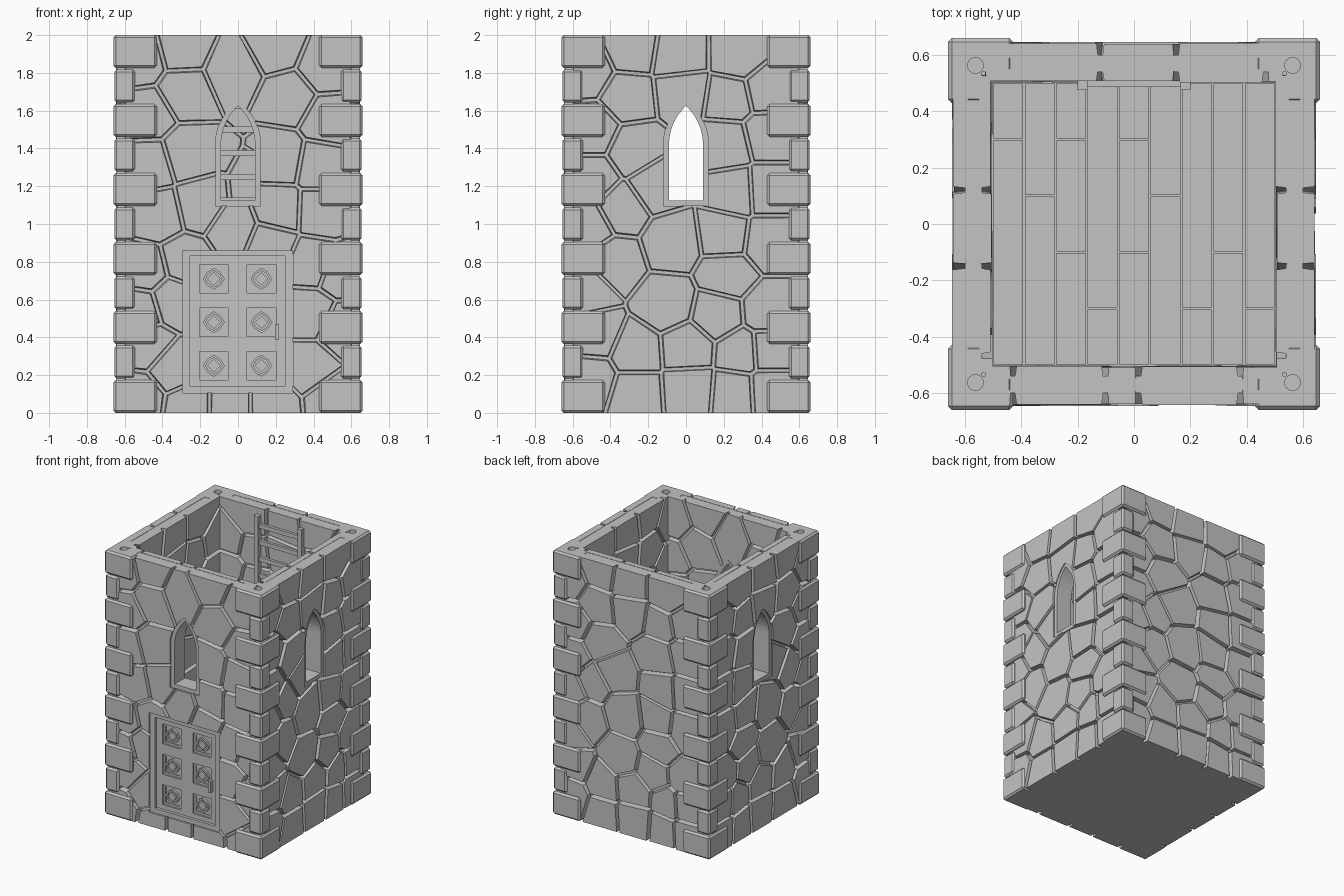
import bpy, bmesh, math, random
from mathutils import Vector, Matrix

random.seed(4)
cube = bpy.data.objects.get("Cube")
if cube:
    bpy.data.objects.remove(cube, do_unlink=True)

stone_grey = bpy.data.materials.new("stone_grey")
stone_grey.use_nodes = True
stone_grey.diffuse_color = (0.55, 0.55, 0.55, 1)
stone_grey.node_tree.nodes["Principled BSDF"].inputs["Base Color"].default_value = (0.55, 0.55, 0.55, 1)

FRONT, RIGHT, BACK, LEFT = (math.radians(a) for a in (0, 90, 180, 270))
TOP, FLOOR = 2.0, 0.1
CORE, CAVITY = 0.60, 0.54

# Stone centres across a wall, in hundredths (sideways, up)
FRONT_STONES = [(-29, 193), (-3, 181), (20, 194), (27, 167), (46, 183), (-28, 170), (48, 155),
                (-27, 137), (-48, 158), (-52, 187), (22, 135), (44, 131), (-20, 110), (-42, 105),
                (21, 107), (44, 106), (-2, 98), (-49, 75), (-28, 80), (17, 90), (40, 80), (38, 52),
                (-35, 60), (-52, 55), (-34, 23), (-49, 36), (38, 25), (55, 44), (-26, 4), (-4, 4),
                (17, 4), (51, 7), (-52, 8), (54, 75), (-47, 131)]
SIDE_STONES = [(-29, 192), (-4, 188), (28, 188), (-31, 168), (-2, 171), (24, 167), (22, 142),
               (42, 171), (43, 147), (-27, 139), (-50, 150), (-50, 123), (-52, 181), (-35, 108),
               (-16, 121), (26, 117), (43, 118), (21, 94), (-7, 90), (-38, 80), (22, 73), (-10, 58),
               (-53, 65), (17, 52), (-48, 41), (43, 54), (-27, 32), (1, 34), (29, 32), (44, 33),
               (-27, 11), (2, 13), (-50, 18), (26, 11), (44, 12), (43, 91), (-51, 99)]


def finish(name, bm):
    bmesh.ops.recalc_face_normals(bm, faces=bm.faces)
    mesh = bpy.data.meshes.new(name)
    bm.to_mesh(mesh)
    bm.free()
    obj = bpy.data.objects.new(name, mesh)
    bpy.context.collection.objects.link(obj)
    mesh.materials.append(stone_grey)
    return obj


def loop(bm, points, depth, angle):
    """Lay wall points (sideways, up) at a distance from the tower axis."""
    spin = Matrix.Rotation(angle, 3, 'Z')
    return [bm.verts.new(spin @ Vector((u, -depth, z))) for u, z in points]


def skin(bm, a, b):
    for i in range(len(a)):
        j = (i + 1) % len(a)
        bm.faces.new((a[i], a[j], b[j], b[i]))


def prism(bm, points, d0, d1, angle, end_points=None):
    a, b = loop(bm, points, d0, angle), loop(bm, end_points or points, d1, angle)
    bm.faces.new(a)
    bm.faces.new(b)
    skin(bm, a, b)


def ring(bm, outer, inner, d0, d1, angle):
    loops = [loop(bm, p, d, angle) for p, d in ((outer, d0), (outer, d1), (inner, d1), (inner, d0))]
    for i in range(4):
        skin(bm, loops[i], loops[(i + 1) % 4])


def box(bm, x0, x1, y0, y1, z0, z1):
    prism(bm, rect(x0, x1, z0, z1), -y0, -y1, FRONT)


def rect(u0, u1, z0, z1):
    return [(u0, z0), (u1, z0), (u1, z1), (u0, z1)]


def arch(w, bottom, spring, apex, steps=8):
    """Pointed arch outline."""
    h = apex - spring
    r = (w * w + h * h) / (2 * w)
    sweep = math.asin(h / r)
    side = [(w - r + r * math.cos(sweep * i / steps), spring + r * math.sin(sweep * i / steps))
            for i in range(steps)]
    return [(-w, bottom), (w, bottom)] + side + [(0, apex)] + [(-u, z) for u, z in reversed(side)]


def cut(obj, *cutters):
    bpy.context.view_layer.objects.active = obj
    for c in cutters:
        mod = obj.modifiers.new("cut", 'BOOLEAN')
        mod.operation, mod.solver, mod.object = 'DIFFERENCE', 'EXACT', c
        bpy.ops.object.modifier_apply(modifier=mod.name)


def clip(points, normal, limit):
    """Keep the part of a polygon on the inner side of a line."""
    out = []
    for i, p in enumerate(points):
        q = points[(i + 1) % len(points)]
        dp, dq = p.dot(normal) - limit, q.dot(normal) - limit
        if dp <= 0:
            out.append(p)
        if dp * dq < 0:
            out.append(p.lerp(q, dp / (dp - dq)))
    return out


def stone_wall(name, seeds, angle, half, z0, d0, d1):
    """Fitted rubble stones: each takes the area nearest its centre, less a joint."""
    bm = bmesh.new()
    seeds = [Vector(s) / 100 for s in seeds]
    for s in seeds:
        cell = [Vector(p) for p in rect(-half, half, z0, TOP)]
        for t in seeds:
            if t is not s and cell:
                n = (t - s).normalized()
                cell = clip(cell, n, n.dot((s + t) / 2) - 0.007)
        if len(cell) < 3:
            continue
        centre = sum(cell, Vector((0, 0))) / len(cell)
        face = []
        for p in cell:
            q = p + (centre - p).normalized() * 0.008
            face.append((q.x, p.y if min(p.y - z0, TOP - p.y) < 0.001 else q.y))
        prism(bm, cell, d0, d1 + random.uniform(-0.004, 0.004), angle, face)
    return finish(name, bm)


# Openings
window_outer, window_inner = arch(0.12, 1.095, 1.42, 1.65), arch(0.09, 1.125, 1.42, 1.625)
door_outer, door_inner = rect(-0.295, 0.29, 0.105, 0.86), rect(-0.255, 0.25, 0.14, 0.83)
window_walls = {"front": FRONT, "right": RIGHT, "left": LEFT}

bm = bmesh.new()
prism(bm, door_outer, 0.4, 0.8, FRONT)
for angle in window_walls.values():
    prism(bm, window_outer, 0.4, 0.8, angle)
openings = finish("opening_cutter", bm)

bm = bmesh.new()
box(bm, -CAVITY, CAVITY, -CAVITY, CAVITY, FLOOR - 0.01, TOP + 0.5)
cavity = finish("cavity_cutter", bm)

bm = bmesh.new()
for sx in (-1, 1):
    for sy in (-1, 1):
        bmesh.ops.create_cone(bm, cap_ends=True, segments=24, radius1=0.028, radius2=0.028, depth=0.1,
                              matrix=Matrix.Translation((sx * 0.563, sy * 0.563, TOP)))
holes = finish("peg_hole_cutter", bm)

# Wall core with base
bm = bmesh.new()
box(bm, -CORE, CORE, -CORE, CORE, 0, TOP - 0.002)
cut(finish("wall_core", bm), cavity, openings, holes)

# Rubble stones outside and inside
flipped = [(-u, z) for u, z in SIDE_STONES]
for side, seeds, angle in (("front", FRONT_STONES, FRONT), ("right", SIDE_STONES, RIGHT),
                           ("back", SIDE_STONES, BACK), ("left", flipped, LEFT)):
    outside = stone_wall(side + "_outer_stones", seeds, angle, 0.6, 0, CORE - 0.01, 0.643)
    inside = stone_wall(side + "_inner_stones", seeds, angle, 0.53, FLOOR - 0.01, CAVITY + 0.01, 0.506)
    if side != "back":
        cut(outside, openings)
        cut(inside, openings)

# Corner blocks, alternating long and short
bm = bmesh.new()
count = 11
pitch = (TOP + 0.008) / count
for i in range(count):
    far, near = (0.66, 0.43) if i % 2 == 0 else (0.655, 0.545)
    for sx in (-1, 1):
        for sy in (-1, 1):
            box(bm, sx * near, sx * far, sy * near, sy * far, i * pitch, (i + 1) * pitch - 0.008)
bmesh.ops.recalc_face_normals(bm, faces=bm.faces)
bmesh.ops.bevel(bm, geom=bm.edges[:], offset=0.013, segments=1, affect='EDGES')
cut(finish("corner_blocks", bm), cavity, holes)

# Window frames
for side, angle in window_walls.items():
    bm = bmesh.new()
    ring(bm, window_outer, window_inner, 0.505, 0.632, angle)
    finish(side + "_window_frame", bm)

# Door frame, panelled door and handle
bm = bmesh.new()
ring(bm, door_outer, door_inner, 0.505, 0.632, FRONT)
finish("door_frame", bm)

panels = [(u, z) for u in (-0.128, 0.124) for z in (0.25, 0.48, 0.71)]
bm = bmesh.new()
prism(bm, rect(-0.256, 0.251, 0.139, 0.831), 0.52, 0.61, FRONT)
door = finish("door", bm)
bm = bmesh.new()
for u, z in panels:
    for d0, d1 in ((0.59, 0.7), (0.54, 0.4)):
        prism(bm, rect(u - 0.076, u + 0.076, z - 0.076, z + 0.076), d0, d1, FRONT)
panel_cutter = finish("panel_cutter", bm)
cut(door, panel_cutter)


def rosette(u, z, scale):
    """Eight-point lobed outline, longer on the upright axes."""
    return [(u + scale * r * math.cos(k * math.pi / 4), z + scale * r * math.sin(k * math.pi / 4))
            for k, r in enumerate([0.058, 0.05] * 4)]


bm = bmesh.new()
for u, z in panels:
    for d0, d1 in ((0.588, 0.606), (0.542, 0.524)):
        ring(bm, rect(u - 0.076, u + 0.076, z - 0.076, z + 0.076),
             rect(u - 0.06, u + 0.06, z - 0.06, z + 0.06), d0, (d0 + d1) / 2, FRONT)
        ring(bm, rosette(u, z, 1), rosette(u, z, 0.75), d0, d1, FRONT)
        prism(bm, [(u - 0.035, z), (u, z - 0.035), (u + 0.035, z), (u, z + 0.035)], d0, d1, FRONT)
finish("door_panel_ornaments", bm)

bm = bmesh.new()
prism(bm, rect(0.195, 0.217, 0.385, 0.47), 0.605, 0.64, FRONT)
finish("door_handle", bm)

# Floor planks split at staggered joints
joints = [[0.3], [0.1], [-0.1, 0.3], [-0.3], [-0.1, 0.3], [0.1], [-0.3], [-0.1], [-0.3]]
bm = bmesh.new()
width = 1.004 / len(joints)
for i, splits in enumerate(joints):
    x = -0.502 + i * width
    ends = [-0.502] + splits + [0.502]
    for y0, y1 in zip(ends, ends[1:]):
        box(bm, x + 0.003, x + width - 0.003, y0 + 0.003, y1 - 0.003, FLOOR - 0.02, FLOOR)
finish("floor_planks", bm)

# Ladder against the back wall
bm = bmesh.new()
for s in (-1, 1):
    box(bm, s * 0.165, s * 0.2, 0.475, 0.515, FLOOR, 1.95)
for i in range(14):
    z = 0.25 + i * 0.125
    box(bm, -0.17, 0.17, 0.487, 0.51, z - 0.016, z + 0.016)
finish("ladder", bm)

for cutter in (openings, cavity, holes, panel_cutter):
    bpy.data.objects.remove(cutter, do_unlink=True)
